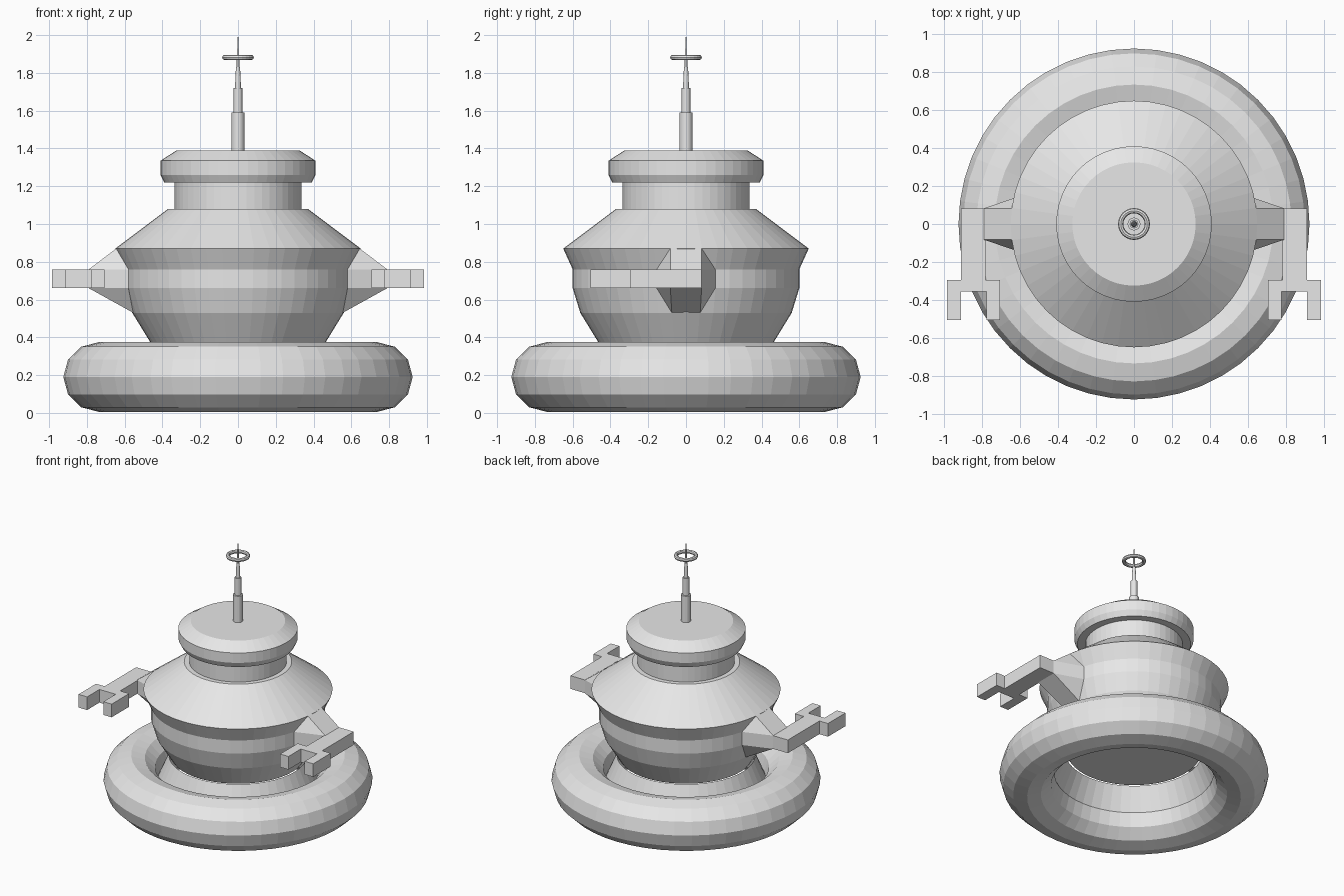
import bpy
import bmesh
from math import cos, sin, pi
from mathutils import Matrix, Vector

cube = bpy.data.objects.get("Cube")
if cube:
    bpy.data.objects.remove(cube, do_unlink=True)

SIDES = 48

grey = bpy.data.materials.new("plain_grey")
grey.use_nodes = True
grey.diffuse_color = (0.8, 0.8, 0.8, 1)
grey.node_tree.nodes["Principled BSDF"].inputs["Base Color"].default_value = grey.diffuse_color


def finish(name, bm, fix_normals=True):
    if fix_normals:
        bmesh.ops.recalc_face_normals(bm, faces=bm.faces)
    mesh = bpy.data.meshes.new(name)
    bm.to_mesh(mesh)
    bm.free()
    mesh.materials.append(grey)
    obj = bpy.data.objects.new(name, mesh)
    bpy.context.collection.objects.link(obj)
    return obj


def lathe(name, profile, sides=SIDES, closed=False, caps=True):
    """Turn a profile of (radius, height) points around z."""
    bm = bmesh.new()
    rings = [[bm.verts.new((r * cos(2 * pi * i / sides), r * sin(2 * pi * i / sides), z))
              for i in range(sides)] for r, z in profile]
    pairs = list(zip(rings, rings[1:]))
    if closed:
        pairs.append((rings[-1], rings[0]))
    for low, high in pairs:
        for i in range(sides):
            j = (i + 1) % sides
            bm.faces.new((low[i], low[j], high[j], high[i]))
    if caps and not closed:
        bm.faces.new(rings[0])
        bm.faces.new(rings[-1])
    return finish(name, bm)


def torus(name, major, wide, tall, height, steps, sides):
    section = [(major + wide * cos(2 * pi * k / steps), height + tall * sin(2 * pi * k / steps))
               for k in range(steps)]
    return lathe(name, section, sides, closed=True)


def add_box(bm, low, high):
    low, high = Vector(low), Vector(high)
    size = Matrix.Diagonal((*(high - low), 1))
    bmesh.ops.create_cube(bm, size=1, matrix=Matrix.Translation((low + high) / 2) @ size)


# Float ring and the flared skirt that joins it to the hull
torus("float_ring", 0.735, 0.19, 0.185, 0.19, 12, SIDES)
lathe("inner_skirt", [(0.555, 0.18), (0.475, 0.37)], caps=False)

# Hull, neck and cap
lathe("hull", [(0.46, 0.367), (0.56, 0.53), (0.6, 0.66), (0.6, 0.76),
               (0.65, 0.87), (0.37, 1.08)])
lathe("neck", [(0.335, 1.06), (0.335, 1.24)])
lathe("cap", [(0.39, 1.22), (0.41, 1.26), (0.41, 1.335), (0.325, 1.39)])

# Stepped mast with a small loop near its tip
lathe("mast", [(0.034, 1.38), (0.034, 1.59), (0.023, 1.59), (0.023, 1.72),
               (0.016, 1.72), (0.011, 1.83), (0.007, 1.83), (0.006, 1.93),
               (0.003, 1.93), (0.001, 2.0)], 16)
torus("mast_loop", 0.07, 0.014, 0.014, 1.882, 8, 24)

# Shoulders and forked arms on both sides
for side, sign in (("left", 1), ("right", -1)):
    bm = bmesh.new()
    outline = [(0.79, 0.083, 0.66), (0.79, 0.083, 0.76), (0.645, 0.083, 0.87),
               (0.58, 0.155, 0.76), (0.58, 0.155, 0.66), (0.555, 0.075, 0.53)]
    for x, y, z in outline:
        for flip in (1, -1):
            bm.verts.new((sign * x, flip * y, z))
    bmesh.ops.convex_hull(bm, input=bm.verts)
    bmesh.ops.dissolve_limit(bm, angle_limit=0.01, verts=bm.verts, edges=bm.edges)
    finish(side + "_shoulder", bm)

    bm = bmesh.new()
    for x0, x1, y0, y1 in ((0.783, 0.913, -0.3, 0.083), (0.707, 0.985, -0.357, -0.295),
                           (0.707, 0.777, -0.505, -0.357), (0.913, 0.985, -0.505, -0.357)):
        add_box(bm, (min(sign * x0, sign * x1), y0, 0.66), (max(sign * x0, sign * x1), y1, 0.76))
    finish(side + "_arm", bm)
